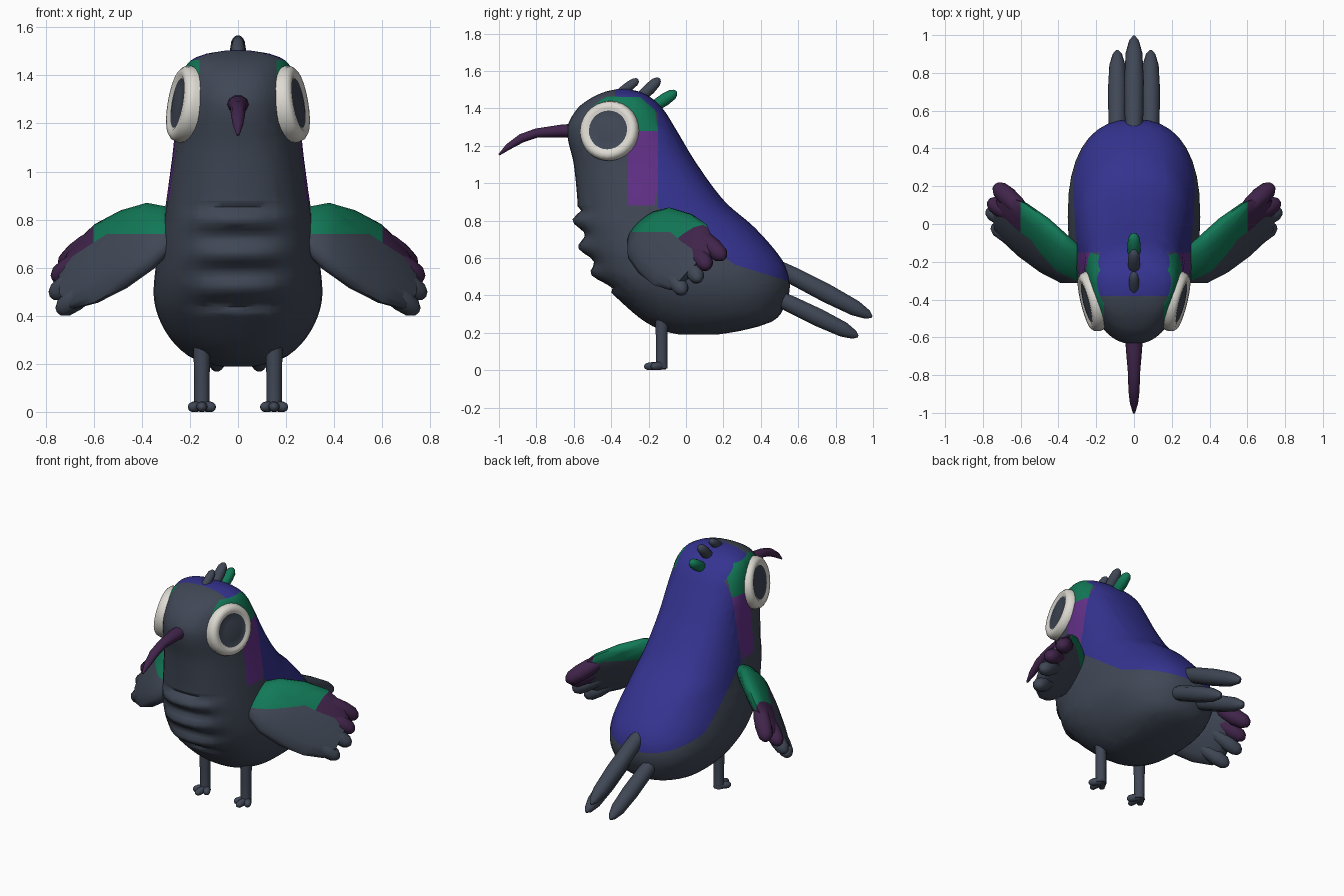
import bpy, bmesh
from math import sin, cos, pi, radians
from mathutils import Vector

cube = bpy.data.objects.get("Cube")
if cube:
    bpy.data.objects.remove(cube)


def material(name, rgb):
    m = bpy.data.materials.new(name)
    m.use_nodes = True
    m.diffuse_color = (*rgb, 1)
    m.node_tree.nodes["Principled BSDF"].inputs["Base Color"].default_value = (*rgb, 1)
    return m


SLATE = material("slate", (.051, .064, .092))
BLUE = material("blue", (.035, .033, .28))
GREEN = material("green", (.006, .19, .095))
VIOLET = material("violet", (.125, .03, .25))
PLUM = material("dark plum", (.052, .018, .07))
WHITE = material("off white", (.72, .70, .64))


def loft(name, rings, mats, rule=None, cuts=(), angle=50):
    """Skin a list of rings, cut along planes, then colour faces by rule."""
    bm = bmesh.new()
    rows = [[bm.verts.new(p) for p in ring] for ring in rings]
    n = len(rows[0])
    for a, b in zip(rows, rows[1:]):
        for i in range(n):
            j = (i + 1) % n
            bm.faces.new((a[i], a[j], b[j], b[i]))
    bm.faces.new(rows[0])
    bm.faces.new(rows[-1])
    bmesh.ops.recalc_face_normals(bm, faces=bm.faces)
    for co, no in cuts:
        bmesh.ops.bisect_plane(bm, geom=bm.verts[:] + bm.edges[:] + bm.faces[:],
                               dist=1e-4, plane_co=co, plane_no=no)
    if rule:
        for f in bm.faces:
            f.material_index = mats.index(rule(f.calc_center_median()))
    me = bpy.data.meshes.new(name)
    bm.to_mesh(me)
    bm.free()
    for m in mats:
        me.materials.append(m)
    me.shade_smooth()
    me.set_sharp_from_angle(angle=radians(angle))
    ob = bpy.data.objects.new(name, me)
    bpy.context.collection.objects.link(ob)
    return ob


def ring(c, u, v, n):
    return [c + u * cos(2 * pi * i / n) + v * sin(2 * pi * i / n) for i in range(n)]


def tube(name, path, radii, mat, n=10, wide=1):
    """Round tube along a path in space; wide stretches it sideways."""
    pts = [Vector(p) for p in path]
    rings = []
    for i, p in enumerate(pts):
        d = (pts[min(i + 1, len(pts) - 1)] - pts[max(i - 1, 0)]).normalized()
        side = d.cross((0, 0, 1) if abs(d.z) < .9 else (0, 1, 0)).normalized()
        rings.append(ring(p, side * radii[i] * wide, side.cross(d) * radii[i], n))
    return loft(name, rings, [mat])


def feather(name, a, b, r, mat, wide=1, base=.7):
    """Straight feather with a rounded tip."""
    a, b = Vector(a), Vector(b)
    steps = ((0, base), (.3, .95), (.6, 1), (.85, .85), (.96, .5), (1, .12))
    return tube(name, [a.lerp(b, t) for t, _ in steps], [r * k for _, k in steps], mat, 10, wide)


def smooth_keys(keys, steps):
    """Smooth curve through key rows, the first column being the position."""
    def slope(i, c):
        a, b = keys[max(i - 1, 0)], keys[min(i + 1, len(keys) - 1)]
        return (b[c] - a[c]) / (b[0] - a[0])
    out = []
    for i in range(len(keys) - 1):
        a, b = keys[i], keys[i + 1]
        h = b[0] - a[0]
        n = max(2, round(h / steps))
        for k in range(n + (i == len(keys) - 2)):
            t = k / n
            row = [a[0] + h * t]
            for c in range(1, len(a)):
                row.append(a[c] * (1 + 2 * t) * (1 - t) ** 2 + b[c] * t * t * (3 - 2 * t)
                           + h * slope(i, c) * t * (1 - t) ** 2 - h * slope(i + 1, c) * t * t * (1 - t))
            out.append(row)
    return out


# Body and head: height, front, back, half width, taper towards the face
BODY = [(.19, -.03, .16, .07, 0), (.21, -.12, .29, .16, 0), (.26, -.22, .46, .24, 0),
        (.35, -.33, .53, .31, 0), (.46, -.44, .555, .348, 0), (.58, -.52, .52, .345, 0),
        (.76, -.575, .37, .315, 0), (.9, -.58, .21, .295, .05), (1.1, -.6, .06, .265, .12),
        (1.29, -.635, -.055, .245, .2), (1.4, -.58, -.125, .225, .2),
        (1.46, -.5, -.19, .195, .15), (1.49, -.43, -.25, .13, .1), (1.503, -.37, -.31, .05, 0)]


def body_ring(z, front, back, half, taper, n=36):
    pts = []
    for i in range(n):
        a = 2 * pi * i / n
        c, s = cos(a), sin(a)
        t = abs(s) ** .84 * (1 if s > 0 else -1)
        x = half * abs(c) ** .84 * (1 if c > 0 else -1) * (1 + taper * t)
        y = (front + back) / 2 + t * (back - front) / 2
        # chest folds
        if s < 0 and .43 < z < .87:
            y -= .028 * cos(2 * pi * (z - .8) / .145) * max(0, 1 - (x / .22) ** 2)
        pts.append((x, y, z))
    return pts


# Colour patches as convex outlines in depth and height
BACK = [(-.15, .87), (.26, .565), (.7, .43), (.7, 1.7), (-.15, 1.7)]
CROWN = [(-.38, 1.38), (-.15, 1.38), (-.15, 1.7), (-.38, 1.7)]
BROW = [(-.59, 1.28), (-.15, 1.28), (-.165, 1.39), (-.245, 1.46), (-.48, 1.465), (-.59, 1.36)]
CHEEK = [(-.31, .88), (-.17, .88), (-.15, .98), (-.15, 1.28), (-.31, 1.28)]


def edges(poly):
    return zip(poly, poly[1:] + poly[:1])


def inside(p, poly):
    return all((b[0] - a[0]) * (p.z - a[1]) - (b[1] - a[1]) * (p.y - a[0]) > 0 for a, b in edges(poly))


def body_rule(p):
    if abs(p.x) > .16 and inside(p, BROW):
        return GREEN
    if abs(p.x) > .16 and inside(p, CHEEK):
        return VIOLET
    return BLUE if inside(p, BACK) or inside(p, CROWN) else SLATE


body_cuts = [((0, *a), (0, a[1] - b[1], b[0] - a[0]))
             for poly in (BACK, CROWN, BROW, CHEEK) for a, b in edges(poly)]
body_cuts += [((x, 0, 0), (1, 0, 0)) for x in (-.16, .16)]
loft("body", [body_ring(*k) for k in smooth_keys(BODY, .024)],
     [SLATE, BLUE, GREEN, VIOLET], body_rule, body_cuts, 60)

# Beak
tube("beak", [(0, -.58, 1.28), (0, -.66, 1.28), (0, -.8, 1.268), (0, -.88, 1.24), (0, -.95, 1.195), (0, -1, 1.152)],
     [.04, .036, .026, .025, .018, .005], PLUM, 10, 1.2)

# Crest
feather("crest_front", (0, -.37, 1.47), (0, -.255, 1.555), .027, SLATE)
feather("crest_middle", (0, -.27, 1.43), (0, -.14, 1.56), .033, SLATE)
feather("crest_back", (0, -.2, 1.39), (0, -.05, 1.49), .035, GREEN)

# Tail
feather("tail_middle", (0, .4, .595), (0, .995, .285), .052, SLATE)
for s, side in ((1, "left"), (-1, "right")):
    feather(side + "_tail", (s * .088, .4, .43), (s * .088, .92, .18), .05, SLATE)

# Wing sections: upper edge, lower edge, half thickness
WING = [((.25, -.17, .81), (.25, -.27, .74), .03), ((.29, -.13, .85), (.28, -.31, .69), .055),
        ((.36, -.07, .865), (.37, -.31, .6), .07), ((.47, .03, .835), (.48, -.255, .52), .07),
        ((.58, .11, .78), (.6, -.17, .455), .06), ((.68, .15, .69), (.69, -.09, .43), .045),
        ((.725, .13, .62), (.73, -.04, .46), .025)]
FACING = Vector((.139, -.084, .113)).normalized()


def wing_rule(p):
    x = abs(p.x)
    if p.z + .65 * x > 1.095 and x > .6:
        return PLUM
    return GREEN if p.z > .74 or p.z + .65 * x > 1.095 else SLATE


for s, side in ((1, "left"), (-1, "right")):
    def flip(p):
        return Vector((s * p[0], p[1], p[2]))

    # Wing
    rings = []
    for up, low, thick in WING:
        up, low = flip(up), flip(low)
        rings.append(ring((up + low) / 2, (up - low) / 2, flip(FACING) * thick, 16))
    loft(side + "_wing", rings, [SLATE, GREEN, PLUM], wing_rule,
         [((0, 0, .74), (0, 0, 1)), ((0, 0, 1.095), (s * .65, 0, 1)), ((s * .6, 0, 0), (1, 0, 0))], 60)
    for name, a, b, r, mat in (
            ("upper", (.58, .06, .73), (.735, .205, .6), .052, PLUM),
            ("second", (.6, .03, .66), (.77, .12, .55), .05, PLUM),
            ("third", (.6, 0, .6), (.78, .07, .48), .048, SLATE),
            ("lower", (.58, -.1, .54), (.75, -.01, .415), .048, SLATE)):
        feather(f"{side}_wing_{name}_feather", flip(a), flip(b), r, mat)

    # Eye: domed disc with a raised rim
    ax = flip((1, -.25, .17)).normalized()
    u = ax.cross((0, 0, 1)).normalized()
    v = u.cross(ax)
    centre = flip((.222, -.41, 1.28))
    profile = ((.155, -.06), (.162, 0), (.155, .025), (.14, .038), (.118, .038),
               (.105, .03), (.06, .038), (.01, .04))
    loft(side + "_eye", [ring(centre + ax * h, u * r, v * r, 28) for r, h in profile], [WHITE, SLATE],
         lambda p: SLATE if (p - centre - ax * (p - centre).dot(ax)).length < .105
         and (p - centre).dot(ax) > 0 else WHITE)

    # Leg and toes
    tube(side + "_leg", [flip((.15, -.13, z)) for z in (.01, .04, .15, .3)],
         [.034, .032, .032, .037], SLATE)
    for name, x, y in (("inner", .1, -.185), ("middle", .15, -.225), ("outer", .2, -.185)):
        feather(f"{side}_{name}_toe", flip((.15, -.115, .025)), flip((x, y, .02)), .023, SLATE, base=1)
